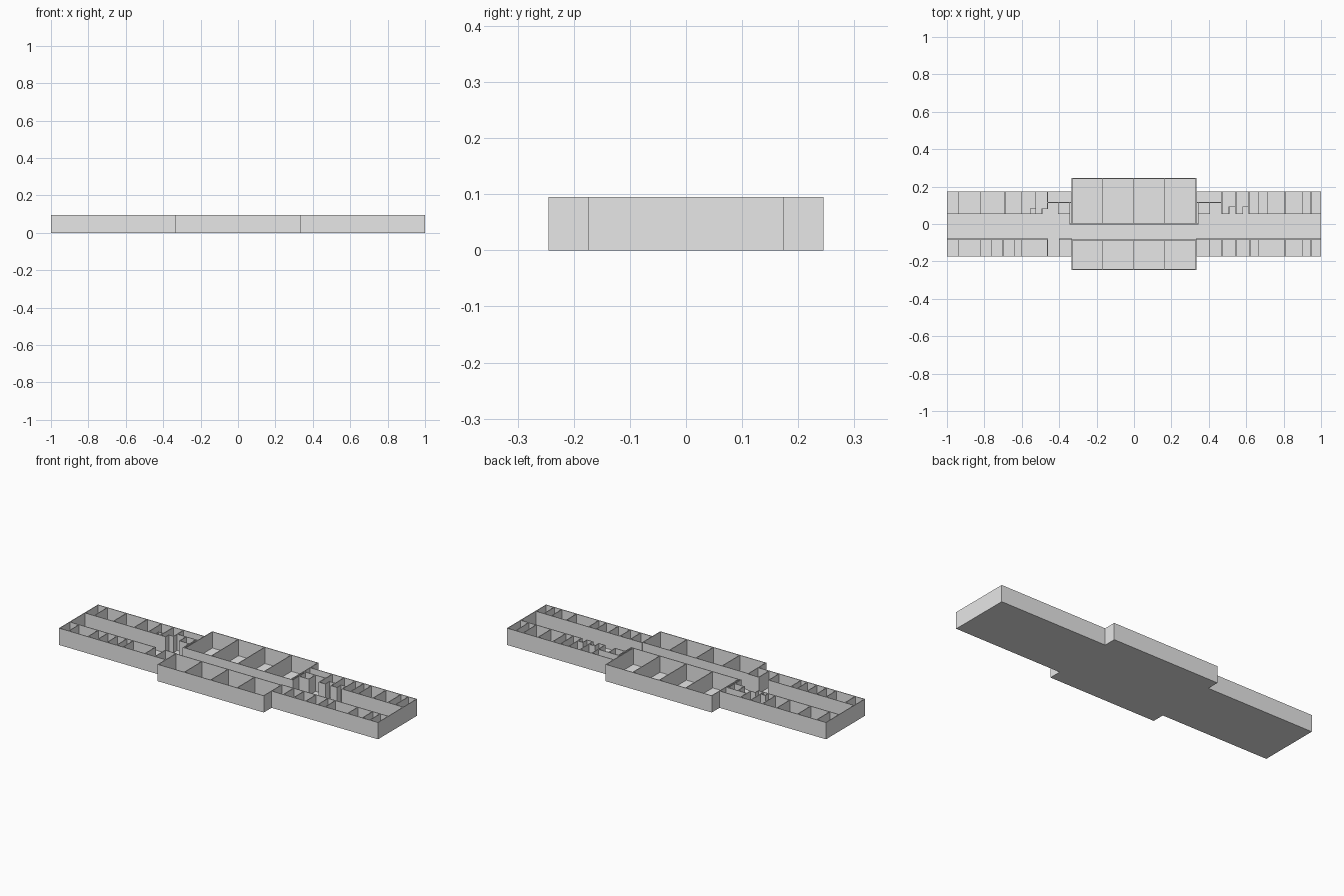
import bpy, bmesh, math

cube = bpy.data.objects.get("Cube")
if cube:
    bpy.data.objects.remove(cube, do_unlink=True)

H = 0.095      # wall height
T = 0.004      # wall thickness
FLOOR = 0.003  # floor slab thickness
WX, WY = 1.0, 0.175    # wing half length and half depth
CX, CY = 0.333, 0.245  # central block half length and half depth

grey = bpy.data.materials.new("plain_grey")
grey.use_nodes = True
grey.diffuse_color = (0.8, 0.8, 0.8, 1)
grey.node_tree.nodes["Principled BSDF"].inputs["Base Color"].default_value = (0.8, 0.8, 0.8, 1)


def finish(name, bm):
    mesh = bpy.data.meshes.new(name)
    bm.to_mesh(mesh)
    bm.free()
    mesh.materials.append(grey)
    ob = bpy.data.objects.new(name, mesh)
    bpy.context.collection.objects.link(ob)
    return ob


def add_box(bm, x0, x1, y0, y1, z0, z1):
    verts = bmesh.ops.create_cube(bm, size=1)["verts"]
    for v in verts:
        v.co = ((x0 + x1) / 2 + v.co.x * (x1 - x0),
                (y0 + y1) / 2 + v.co.y * (y1 - y0),
                (z0 + z1) / 2 + v.co.z * (z1 - z0))


def walls(name, paths):
    """Thin walls along axis-aligned paths of (x, y) corners."""
    bm = bmesh.new()
    h = T / 2
    for path in paths:
        for (xa, ya), (xb, yb) in zip(path, path[1:]):
            add_box(bm, min(xa, xb) - h, max(xa, xb) + h,
                    min(ya, yb) - h, max(ya, yb) + h, FLOOR, H)
    return finish(name, bm)


def dividers(xs, y0, y1):
    return [[(x, y0), (x, y1)] for x in xs]


# Cross-shaped outline shared by the floor and the outer wall
quarter = [(WX, WY), (CX, WY), (CX, CY)]
half = quarter + [(-x, y) for x, y in reversed(quarter)]
outline = half + [(-x, -y) for x, y in half]

# Floor slab
bm = bmesh.new()
face = bm.faces.new([bm.verts.new((x, y, 0)) for x, y in outline])
top = bmesh.ops.extrude_face_region(bm, geom=[face])["geom"]
bmesh.ops.translate(bm, vec=(0, 0, FLOOR),
                    verts=[g for g in top if isinstance(g, bmesh.types.BMVert)])
bmesh.ops.recalc_face_normals(bm, faces=bm.faces)
finish("floor", bm)

# Outer wall, set in by half its thickness to keep the overall size
i = T / 2
inset = [(x - math.copysign(i, x), y - math.copysign(i, y)) for x, y in outline]
walls("outer_wall", [inset + inset[:1]])

# Central block rooms on both sides of the corridor
BACK, FRONT = 0.0, -0.085
cx = CX - i
thirds = [-0.167, -0.002, 0.164]
walls("central_back_rooms",
      [[(-cx, CY - i), (-cx, BACK), (cx, BACK), (cx, CY - i)]]
      + dividers(thirds, BACK, CY - i))
walls("central_front_rooms",
      [[(-cx, -CY + i), (-cx, FRONT), (cx, FRONT), (cx, -CY + i)]]
      + dividers(thirds, FRONT, -CY + i))

# Wing rooms along the back, with stepped doorways towards the centre
B, F, E = 0.055, -0.08, WY - i
walls("right_wing_back_rooms",
      [[(-WX + i, B), (-0.555, B), (-0.555, 0.082), (-0.525, 0.082)],
       [(-0.555, B), (-0.492, B), (-0.492, 0.082), (-0.462, 0.082), (-0.462, E)],
       [(-0.525, B), (-0.525, E)]]
      + dividers([-0.94, -0.82, -0.69, -0.60], B, E))
walls("left_wing_back_rooms",
      [[(WX - i, B), (0.615, B), (0.615, E)],
       [(0.47, E), (0.47, B), (0.508, B), (0.508, 0.092), (0.545, 0.092), (0.545, E)],
       [(0.545, 0.092), (0.545, B), (0.582, B), (0.582, 0.092), (0.615, 0.092)]]
      + dividers([0.667, 0.715, 0.807, 0.90, 0.947], B, E))

# Small lobby closets next to the central block
for side, name, reach in ((-1, "right_lobby", 0.462), (1, "left_lobby", 0.47)):
    walls(name, [[(side * reach, 0.115), (side * CX, 0.115)],
                 [(side * 0.343, 0.115), (side * 0.343, BACK), (side * CX, BACK)],
                 [(side * 0.343, B), (side * 0.405, B), (side * 0.405, 0.115)]])

# Wing rooms along the front
walls("right_wing_front_rooms",
      [[(-WX + i, F), (-0.462, F), (-0.462, -E)],
       [(-CX, F), (-0.40, F), (-0.40, -E)]]
      + dividers([-0.94, -0.82, -0.76, -0.70, -0.64, -0.60], F, -E))
walls("left_wing_front_rooms",
      [[(WX - i, F), (CX, F)]]
      + dividers([0.405, 0.47, 0.545, 0.62, 0.667, 0.807, 0.90, 0.947], F, -E))
